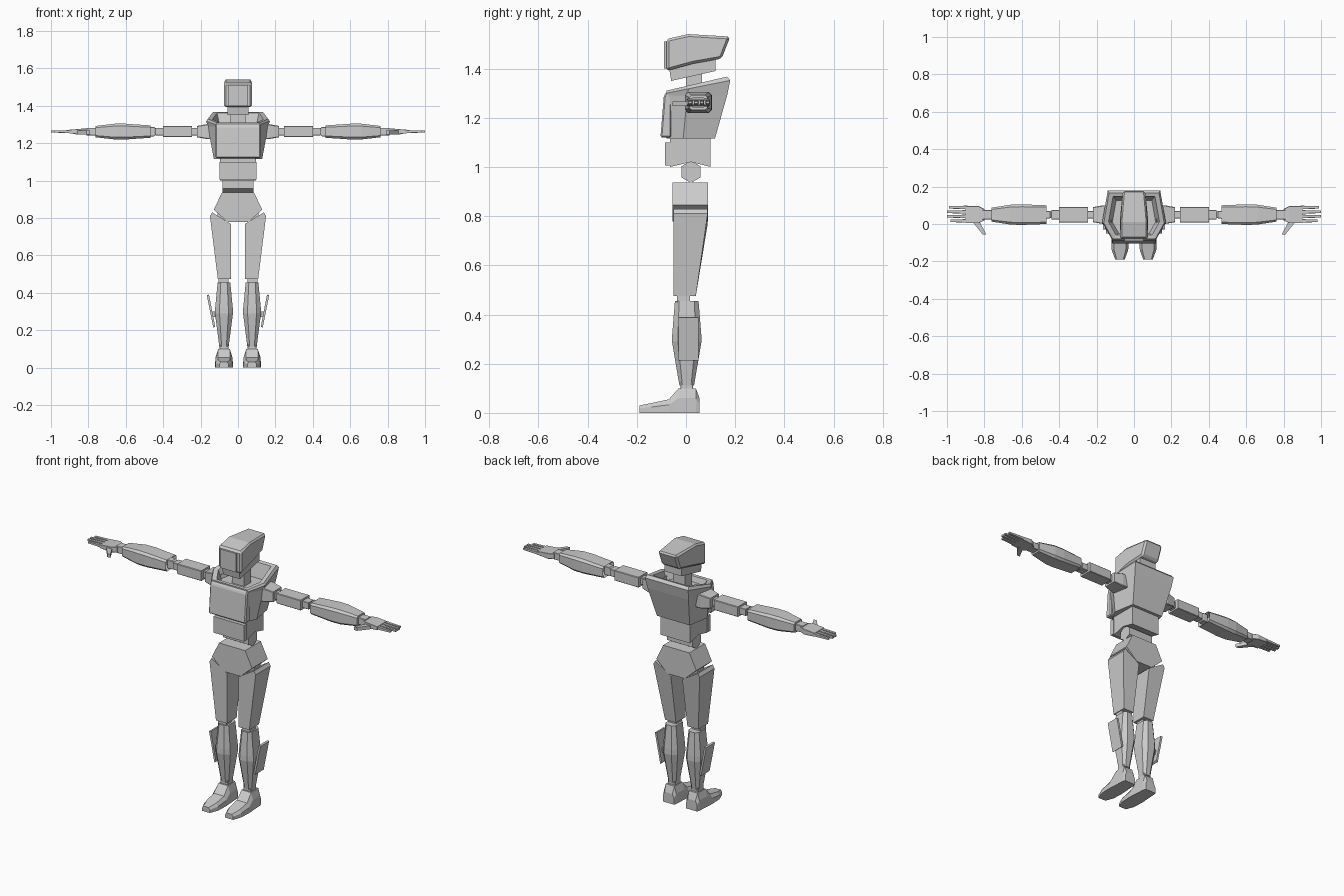
import bpy, bmesh
from math import sin, cos, tau

cube = bpy.data.objects.get("Cube")
if cube:
    bpy.data.objects.remove(cube, do_unlink=True)

grey = bpy.data.materials.new("light_grey")
grey.use_nodes = True
grey.diffuse_color = (.6, .6, .6, 1)
shader = grey.node_tree.nodes["Principled BSDF"]
shader.inputs["Base Color"].default_value = grey.diffuse_color


def loft(name, rings, mirror=False, bevel=0):
    """Skin a list of point rings and cap both ends."""
    bm = bmesh.new()
    loops = [[bm.verts.new(point) for point in ring] for ring in rings]
    for low, high in zip(loops, loops[1:]):
        for i in range(len(low)):
            bm.faces.new((low[i - 1], low[i], high[i], high[i - 1]))
    bm.faces.new(loops[0])
    bm.faces.new(loops[-1])
    bmesh.ops.recalc_face_normals(bm, faces=bm.faces)
    mesh = bpy.data.meshes.new(name)
    bm.to_mesh(mesh)
    bm.free()
    mesh.materials.append(grey)
    part = bpy.data.objects.new(name, mesh)
    bpy.context.collection.objects.link(part)
    if bevel:
        chamfer = part.modifiers.new("chamfer", 'BEVEL')
        chamfer.width = bevel
        chamfer.segments = 1
    if mirror:
        part.modifiers.new("other_side", 'MIRROR')
    return part


def place(axis, at, a, b):
    """Put a flat point (a, b) on the plane across an axis."""
    return {'x': (at, a, b), 'y': (a, at, b), 'z': (a, b, at)}[axis]


def prism(name, axis, profile, span, mirror=False, bevel=0):
    rings = [[place(axis, at, a, b) for a, b in profile] for at in span]
    return loft(name, rings, mirror, bevel)


def symmetric(half):
    """Complete a front profile from its +x points."""
    return half + [(-x, z) for x, z in reversed(half)]


def block(name, x, y, z, mirror=False):
    corners = [(x[0], y[0]), (x[1], y[0]), (x[1], y[1]), (x[0], y[1])]
    return prism(name, 'z', corners, z, mirror)


def hexagon(y, z, radius):
    return [(y + radius * sin(tau * i / 6), z + radius * cos(tau * i / 6))
            for i in range(6)]


def chamfered(axis, at, centre, half_a, half_b, cut):
    """Rectangle whose corners are cut by a share of its smaller half size."""
    c = cut * min(half_a, half_b)
    quarter = [(half_a, half_b - c), (half_a - c, half_b)]
    right = quarter + [(-a, b) for a, b in reversed(quarter)]
    outline = right + [(-a, -b) for a, b in right]
    return [place(axis, at, centre[0] + a, centre[1] + b) for a, b in outline]


def limb(name, axis, centre, stations, cut=.1):
    """Mirrored tapering part; stations are (position, half size, half size)."""
    return loft(name, [chamfered(axis, at, centre, a, b, cut)
                       for at, a, b in stations], mirror=True)


# Head: side profile, narrowed towards the back
head_profile = [(-.08, 1.39), (-.08, 1.52), (.01, 1.54), (.18, 1.53),
                (.145, 1.44), (.03, 1.42)]
head = prism("head", 'x', head_profile, (-.075, .075), bevel=.01)
for vert in head.data.vertices:
    if vert.co.y > .1:
        vert.co.x *= .8
block("face_plate", (-.05, .05), (-.09, -.07), (1.4, 1.51))
prism("jaw", 'x', [(-.07, 1.41), (-.06, 1.35), (.12, 1.39), (.12, 1.45)], (-.055, .055))
block("neck", (-.04, .04), (0, .065), (1.27, 1.42))

# Torso: one outline scaled from its front edge, with a hollow raised collar
FRONT = -.08
TORSO_OUTLINE = [(.12, 0), (.17, .09), (.14, .26)]


def torso_ring(scale, inset, height, rise):
    half = [(x * scale, FRONT + inset + depth * scale, height + rise * depth)
            for x, depth in TORSO_OUTLINE]
    return half + [(-x, y, z) for x, y, z in reversed(half)]


loft("torso", [torso_ring(.76, 0, 1.115, 0),
               torso_ring(.95, 0, 1.29, 0),
               torso_ring(1, 0, 1.3, .2),
               torso_ring(.95, 0, 1.31, .22),
               torso_ring(.8, .02, 1.31, .2),
               torso_ring(.68, .03, 1.28, 0)])
chest = [(-.06, 1.12), (-.104, 1.12), (-.09, 1.29), (-.075, 1.31), (-.06, 1.3)]
prism("chest_plate", 'x', chest, (-.12, .12), bevel=.006)

# Waist and pelvis
abdomen = [(-.065, 1.13), (.1, 1.13), (.1, 1), (.02, 1.02), (-.065, 1)]
prism("abdomen", 'x', abdomen, (-.095, .095))
block("abdomen_plate", (-.1, .1), (-.085, -.06), (1.005, 1.1))
prism("waist_joint", 'x', hexagon(.02, .98, .045), (-.083, .083))
prism("pelvis", 'y', symmetric([(.085, .937), (.13, .845), (.055, .778)]), (-.055, .09))

# Arms, all on one straight axis
ARM = (.05, 1.262)
limb("shoulders", 'x', ARM, [(.12, .05, .04), (.165, .05, .04), (.22, .04, .03)])
limb("shoulder_rods", 'x', ARM, [(.2, .02, .02), (.26, .02, .02)])
limb("upper_arms", 'x', ARM, [(.245, .042, .03), (.4, .042, .03)])
limb("elbow_rods", 'x', ARM, [(.39, .025, .02), (.44, .025, .02)])
limb("elbow_joints", 'x', ARM, [(.43, .01, .01), (.45, .02, .025), (.48, .02, .025)])
limb("forearms", 'x', ARM, [(.5, .02, .02), (.468, .05, .033), (.6, .055, .042),
                            (.66, .053, .042), (.763, .037, .03)], cut=.3)
limb("wrists", 'x', ARM, [(.75, .025, .02), (.81, .025, .02)])

# Hands: palm, four fingers and a thumb
limb("palms", 'x', ARM, [(.8, .03, .015), (.83, .045, .016), (.9, .045, .01)])
for finger, tip in enumerate((.98, 1, 1, .99)):
    centre = (.017 + .024 * finger, ARM[1])
    limb("finger_" + "abcd"[finger], 'x', centre,
         [(.89, .009, .008), (tip, .007, .005)])
thumb = [(.83, .02), (.87, .02), (.81, -.055), (.79, -.055)]
prism("thumbs", 'z', thumb, (ARM[1] - .015, ARM[1] + .005), mirror=True)

# Thighs: slanted on top to follow the pelvis
thigh = [(.037, .475), (.108, .475), (.15, .81), (.138, .83), (.037, .768)]
thighs = prism("thighs", 'y', thigh, (-.05, .088), mirror=True)
for vert in thighs.data.vertices:
    if vert.co.z < .5 and vert.co.y > 0:
        vert.co.y = .04
block("hip_joints", (.07, .11), (-.01, .05), (.76, .85), mirror=True)

# Lower legs
LEG = (.075, .003)
prism("knee_joints", 'x', hexagon(-.01, .465, .03), (.052, .103), mirror=True)
limb("shins", 'z', LEG, [(.112, .025, .03), (.29, .048, .06),
                         (.32, .047, .059), (.455, .034, .048)], cut=.5)
fin = [(.122, .22), (.132, .212), (.167, .388), (.155, .39)]
prism("calf_fins", 'y', fin, (-.03, .05), mirror=True)
block("calf_fin_mounts", (.11, .135), (-.01, .03), (.27, .3), mirror=True)
limb("ankles", 'z', LEG, [(.08, .025, .025), (.125, .025, .025)])


# Feet: sections along y with a narrower upper
def foot_ring(y, top, half):
    outline = [(1, 0), (1, .6 * top), (.7, top), (-.7, top), (-1, .6 * top), (-1, 0)]
    return [(LEG[0] + half * side, y, z) for side, z in outline]


loft("feet", [foot_ring(-.19, .03, .025), foot_ring(-.14, .04, .044),
              foot_ring(-.07, .055, .047), foot_ring(-.03, .1, .044),
              foot_ring(.04, .1, .04), foot_ring(.055, .06, .035)], mirror=True)
